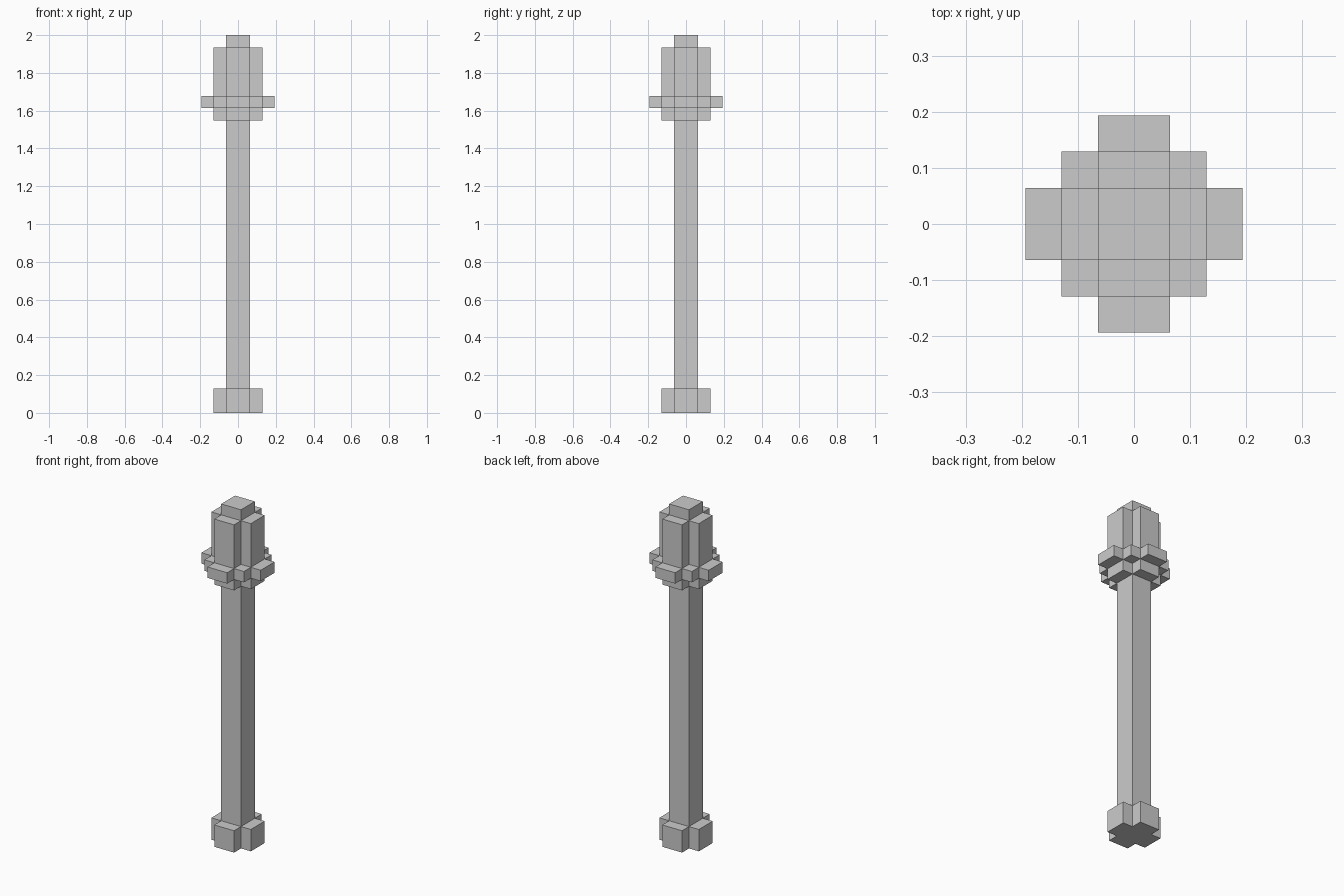
import bpy, bmesh

if "Cube" in bpy.data.objects:
    bpy.data.objects.remove(bpy.data.objects["Cube"])

U = 2 / 31  # block size: the model is 31 blocks tall

# Quarter outlines in blocks (from +x round towards +y, end excluded)
SQUARE = [(1, 1)]
CROSS = [(2, 1), (1, 1), (1, 2)]
STEPPED = [(3, 1), (2, 1), (2, 2), (1, 2), (1, 3)]


def prism(name, quarter, z0, z1):
    """Repeat a quarter outline four times round z and extrude it."""
    outline, pts = [], quarter
    for _ in range(4):
        outline += pts
        pts = [(-y, x) for x, y in pts]
    bm = bmesh.new()
    base = bm.faces.new([bm.verts.new((x * U, y * U, z0 * U)) for x, y in outline])
    top = bmesh.ops.extrude_face_region(bm, geom=[base], use_keep_orig=True)["geom"]
    verts = [g for g in top if isinstance(g, bmesh.types.BMVert)]
    bmesh.ops.translate(bm, verts=verts, vec=(0, 0, (z1 - z0) * U))
    bmesh.ops.recalc_face_normals(bm, faces=bm.faces)
    mesh = bpy.data.meshes.new(name)
    bm.to_mesh(mesh)
    bm.free()
    obj = bpy.data.objects.new(name, mesh)
    bpy.context.collection.objects.link(obj)
    return obj


# Foot and shaft
prism("foot", CROSS, 0, 2)
prism("shaft", SQUARE, 2, 24)
# Head: lower collar, projecting ring, tall upper part and cap
prism("head_collar", CROSS, 24, 25)
prism("head_ring", STEPPED, 25, 26)
prism("head_upper", CROSS, 26, 30)
prism("head_cap", SQUARE, 30, 31)
